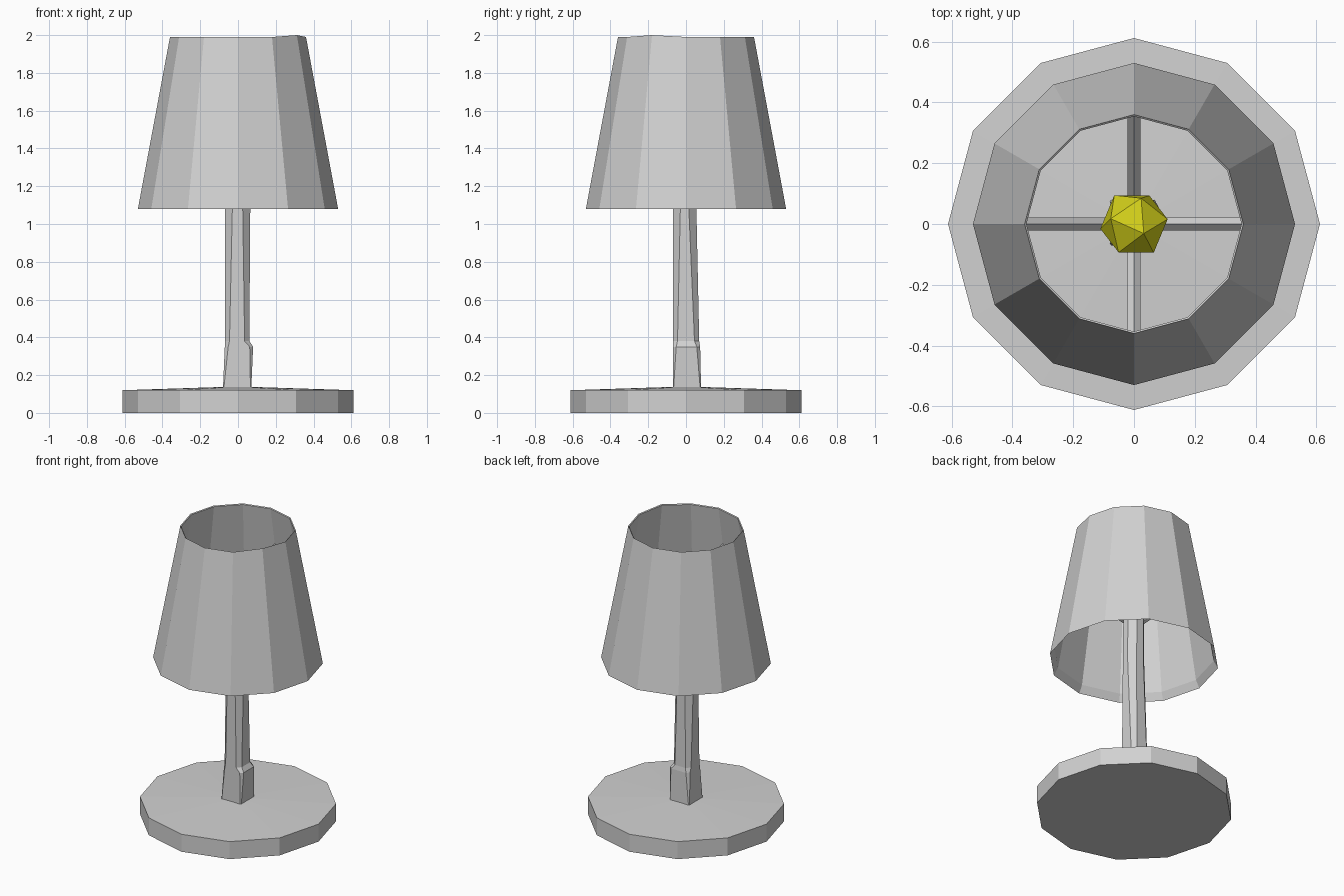
import bpy, bmesh
from math import cos, sin, pi
from mathutils import Vector

cube = bpy.data.objects.get("Cube")
if cube:
    bpy.data.objects.remove(cube, do_unlink=True)


def material(name, rgb):
    mat = bpy.data.materials.new(name)
    mat.use_nodes = True
    mat.diffuse_color = (*rgb, 1)
    mat.node_tree.nodes["Principled BSDF"].inputs["Base Color"].default_value = (*rgb, 1)
    return mat


grey = material("matte_grey", (0.64, 0.64, 0.64))
yellow = material("bulb_yellow", (0.64, 0.62, 0.01))


def finish(name, bm, mat):
    bmesh.ops.recalc_face_normals(bm, faces=bm.faces)
    mesh = bpy.data.meshes.new(name)
    bm.to_mesh(mesh)
    bm.free()
    mesh.materials.append(mat)
    obj = bpy.data.objects.new(name, mesh)
    bpy.context.collection.objects.link(obj)
    return obj


def bridge(bm, a, b):
    n = len(a)
    for i in range(n):
        j = (i + 1) % n
        bm.faces.new((a[i], a[j], b[j], b[i]))


def ring(bm, r, z, n=12):
    return [bm.verts.new((r * cos(2 * pi * i / n), r * sin(2 * pi * i / n), z)) for i in range(n)]


# Base: twelve-sided disc with a very shallow cone on top
bm = bmesh.new()
low, high = ring(bm, 0.612, 0), ring(bm, 0.612, 0.12)
bridge(bm, low, high)
bm.faces.new(low)
tip = bm.verts.new((0, 0, 0.14))
for i in range(12):
    bm.faces.new((high[i], high[(i + 1) % 12], tip))
finish("base", bm, grey)

# Post: square foot that narrows into a chamfered column
bm = bmesh.new()
sections = [  # z, x min, x max, y min, y max, chamfer
    (0.12, -0.08, 0.07, -0.07, 0.08, 0.004),
    (0.35, -0.07, 0.08, -0.07, 0.075, 0.018),
    (0.38, -0.07, 0.06, -0.07, 0.07, 0.025),
    (1.08, -0.07, 0.065, -0.07, 0.055, 0.04),
    (1.42, -0.065, 0.065, -0.065, 0.06, 0.04),
]
rows = []
for z, x0, x1, y0, y1, c in sections:
    outline = [(x0 + c, y0), (x1 - c, y0), (x1, y0 + c), (x1, y1 - c),
               (x1 - c, y1), (x0 + c, y1), (x0, y1 - c), (x0, y0 + c)]
    rows.append([bm.verts.new((x, y, z)) for x, y in outline])
for a, b in zip(rows, rows[1:]):
    bridge(bm, a, b)
bm.faces.new(rows[0])
bm.faces.new(rows[-1])
finish("post", bm, grey)

# Shade: thin twelve-sided cone, thicker at its lower lip, open at both ends
bm = bmesh.new()
rims = [ring(bm, r, z) for r, z in [(0.36, 1.99), (0.53, 1.08), (0.503, 1.13), (0.354, 1.985)]]
for a, b in zip(rims, rims[1:] + rims[:1]):
    bridge(bm, a, b)
for rim in (rims[0], rims[3]):
    rim[11].co.z += 0.01
finish("lampshade", bm, grey)

# Four sloping struts from the post to the shade, diamond in section
for k, side in enumerate(("left", "back", "right", "front")):
    out = Vector((cos(k * pi / 2), sin(k * pi / 2), 0))
    across = Vector((-out.y, out.x, 0))
    up = Vector((0, 0, 1))
    bm = bmesh.new()
    ends = []
    for r, z in ((0.04, 1.36), (0.405, 1.71)):
        c = out * r + up * z
        ends.append([bm.verts.new(c + d) for d in (across * 0.022, up * 0.025, across * -0.022, up * -0.025)])
    bridge(bm, *ends)
    for end in ends:
        bm.faces.new(end)
    finish(side + "_strut", bm, grey)

# Bulb: faceted ball resting on the post
bm = bmesh.new()
bmesh.ops.create_icosphere(bm, subdivisions=1, radius=0.115)
bulb = finish("bulb", bm, yellow)
bulb.location = (0, 0, 1.52)
bulb.rotation_euler = (0.35, 0.2, 0.3)
